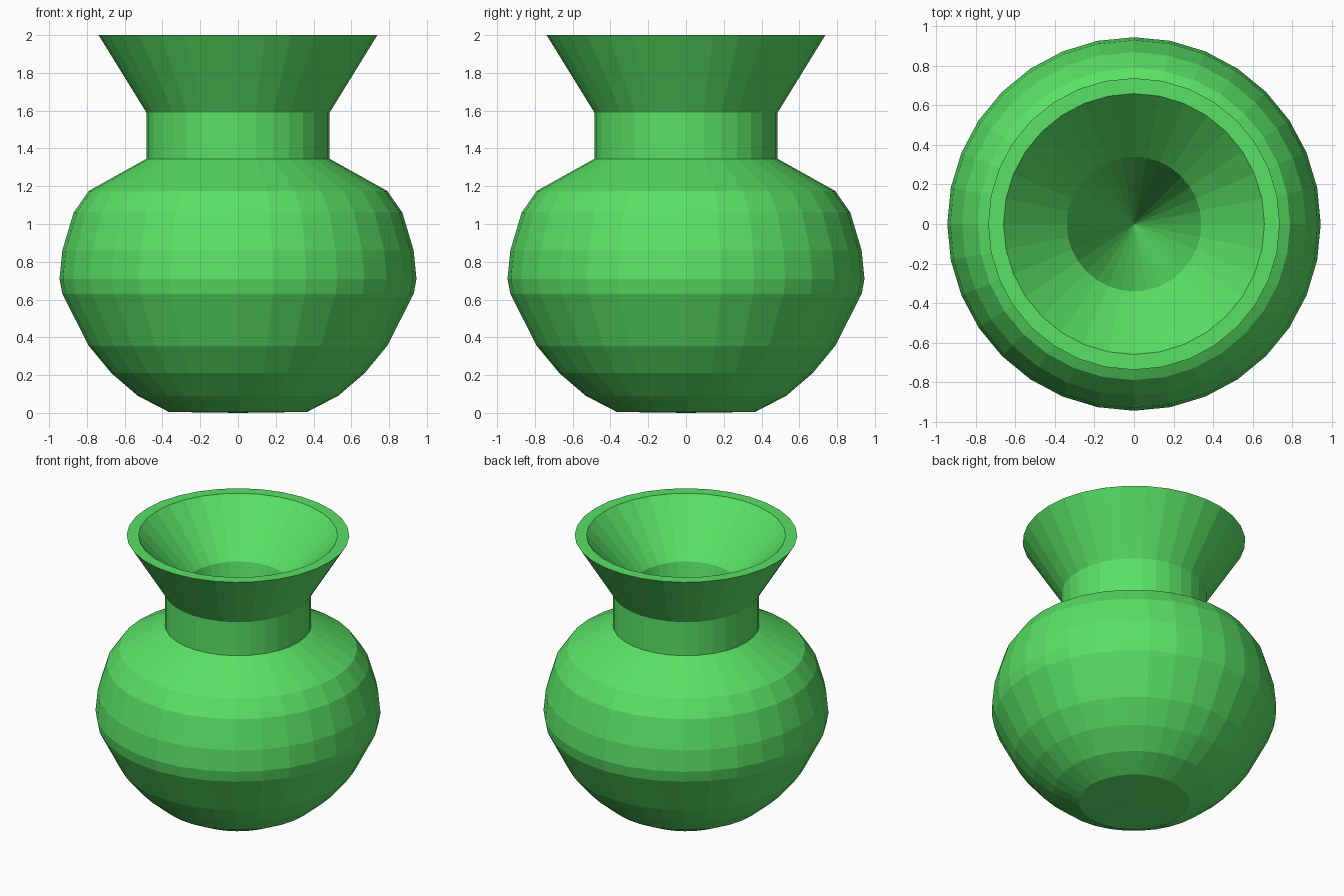
import bpy, bmesh, math

if "Cube" in bpy.data.objects:
    bpy.data.objects.remove(bpy.data.objects["Cube"])

SIDES = 32

# Vase profile (radius, height): base, belly, neck, flared lip, inner funnel
profile = [
    (0, 0), (0.365, 0.005), (0.53, 0.09), (0.67, 0.21), (0.79, 0.355),
    (0.93, 0.63), (0.945, 0.71), (0.93, 0.86), (0.87, 1.06), (0.79, 1.175),
    (0.485, 1.345), (0.485, 1.59), (0.738, 2.0),
    (0.66, 2.0), (0.34, 1.65), (0, 0.12),
]

# Spin the profile around z
bm = bmesh.new()
verts = [bm.verts.new((r, 0, z)) for r, z in profile]
edges = [bm.edges.new(pair) for pair in zip(verts, verts[1:])]
bmesh.ops.spin(bm, geom=verts + edges, cent=(0, 0, 0), axis=(0, 0, 1),
               angle=2 * math.pi, steps=SIDES, use_duplicate=False)
bmesh.ops.remove_doubles(bm, verts=bm.verts, dist=0.001)
bmesh.ops.recalc_face_normals(bm, faces=bm.faces)

mesh = bpy.data.meshes.new("vase")
bm.to_mesh(mesh)
bm.free()

# Single green glaze
green = bpy.data.materials.new("green glaze")
green.diffuse_color = (0.10, 0.75, 0.13, 1)
green.use_nodes = True
green.node_tree.nodes["Principled BSDF"].inputs["Base Color"].default_value = green.diffuse_color
mesh.materials.append(green)

vase = bpy.data.objects.new("vase", mesh)
bpy.context.collection.objects.link(vase)
